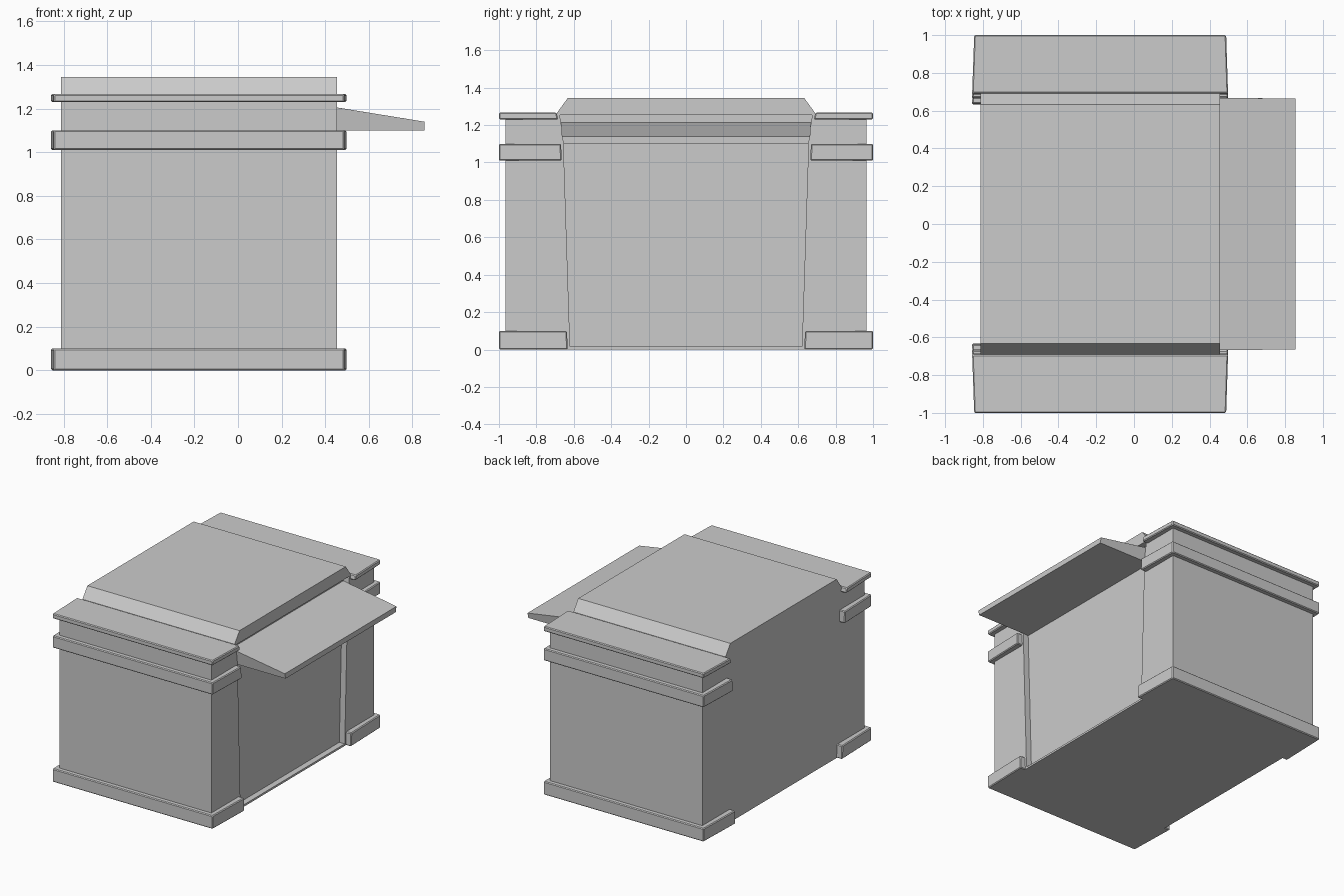
import bpy, bmesh

if "Cube" in bpy.data.objects:
    bpy.data.objects.remove(bpy.data.objects["Cube"])


def loft(name, a, b, bevel=0.0):
    """Solid between two matching loops of 3D points."""
    bm = bmesh.new()
    va = [bm.verts.new(p) for p in a]
    vb = [bm.verts.new(p) for p in b]
    n = len(va)
    bm.faces.new(va)
    bm.faces.new(vb)
    for i in range(n):
        j = (i + 1) % n
        bm.faces.new((va[i], va[j], vb[j], vb[i]))
    bmesh.ops.recalc_face_normals(bm, faces=bm.faces)
    mesh = bpy.data.meshes.new(name)
    bm.to_mesh(mesh)
    bm.free()
    ob = bpy.data.objects.new(name, mesh)
    bpy.context.collection.objects.link(ob)
    if bevel:
        m = ob.modifiers.new("bevel", 'BEVEL')
        m.width = bevel
        m.segments = 1
    return ob


def extrude_x(name, outline, x0, x1):
    return loft(name, [(x0, y, z) for y, z in outline],
                [(x1, y, z) for y, z in outline])


# Main body with the raised, chamfered roof
half = [(0.965, 0.0), (0.965, 1.24), (0.69, 1.24), (0.69, 1.265), (0.632, 1.345)]
outline = half + [(-y, z) for y, z in reversed(half)]
body = extrude_x("body", outline, -0.812, 0.455)

# Shallow flared recess in the +x side
recess = [(-0.62, 0.015), (0.62, 0.015), (0.655, 1.10), (0.675, 1.255),
          (-0.675, 1.255), (-0.655, 1.10)]
cutter = extrude_x("recess_cutter", recess, 0.41, 0.6)
cutter.hide_render = True
cutter.hide_viewport = True
cut = body.modifiers.new("recess", 'BOOLEAN')
cut.operation = 'DIFFERENCE'
cut.solver = 'EXACT'
cut.object = cutter

# Trim bands wrapping both ends: name, z range, inner y at bottom and top
bands = [("base_band", 0.0, 0.10, 0.632, 0.637),
         ("middle_band", 1.01, 1.10, 0.665, 0.668),
         ("top_plate", 1.23, 1.267, 0.683, 0.692)]
for name, z0, z1, y0, y1 in bands:
    for side, s in (("front", -1), ("back", 1)):
        def ring(yi, z):
            return [(-0.857, s * yi, z), (0.498, s * yi, z),
                    (0.488, s * 1.0, z), (-0.846, s * 1.0, z)]
        loft(f"{name}_{side}", ring(y0, z0), ring(y1, z1), 0.006)

# Sloping awning over the recess
awning_side = [(0.40, 1.10, 0.655), (0.855, 1.10, 0.655),
               (0.855, 1.14, 0.664), (0.455, 1.205, 0.668), (0.40, 1.214, 0.668)]
loft("awning", [(x, -y, z) for x, z, y in awning_side],
     [(x, y, z) for x, z, y in awning_side])
